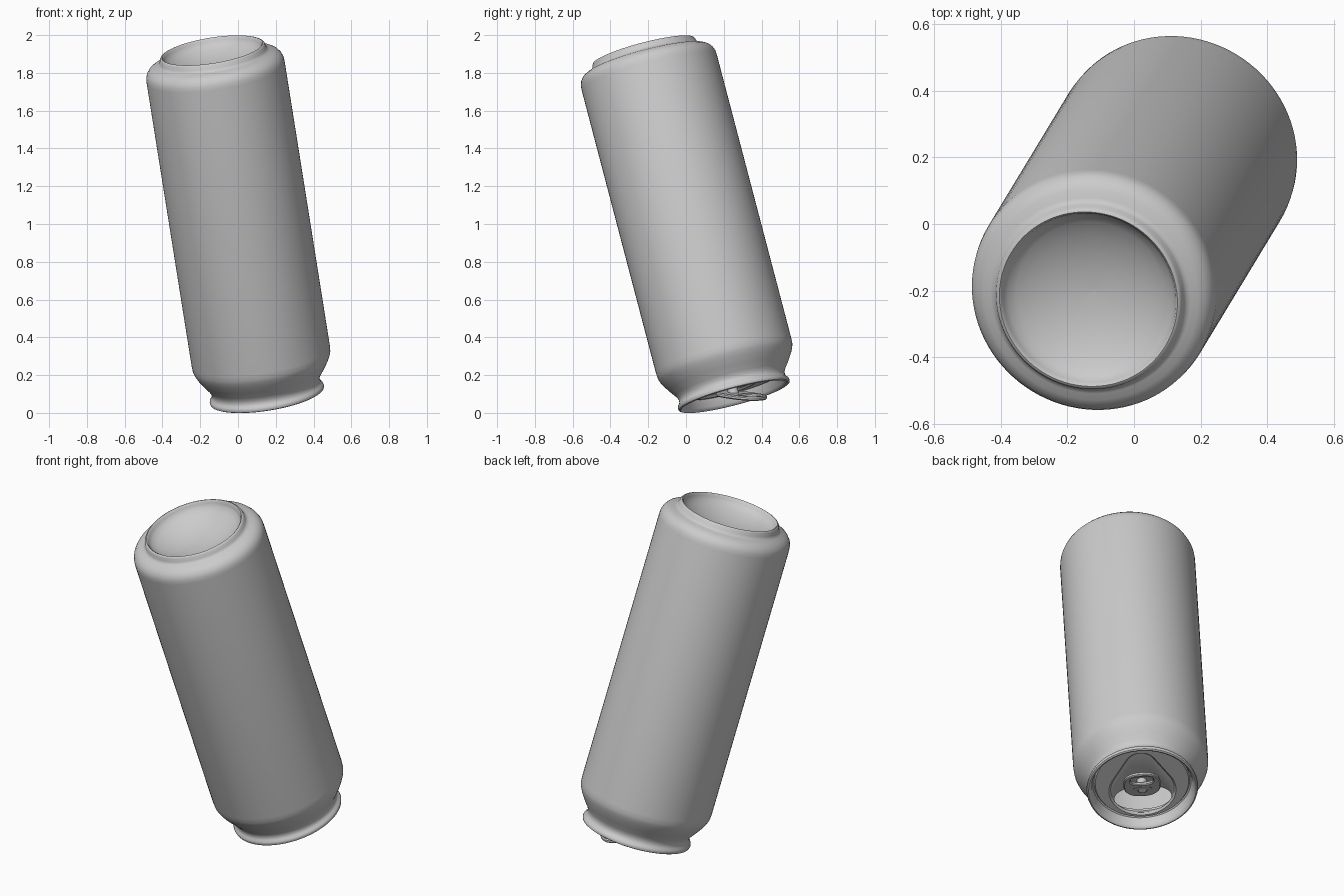
import bpy, bmesh
from math import cos, sin, pi, radians, copysign
from mathutils import Vector, Matrix

if "Cube" in bpy.data.objects:
    bpy.data.objects.remove(bpy.data.objects["Cube"])

N = 96          # segments around
L = 1.637       # straight body length
PANEL = -0.138  # height of the lid panel in can space

# Can space: local z runs along the tilted axis, local x points along the pull tab
zl = Vector((-0.152, -0.251, 0.956)).normalized()
h = Vector((cos(radians(48)), sin(radians(48)), 0))
xl = (h - zl * h.dot(zl)).normalized()
yl = zl.cross(xl)
CAN = Matrix.Translation((0.125, 0.207, 0.273)) @ Matrix((xl, yl, zl)).transposed().to_4x4()


def ring(rx, ry, z, cx=0.0, power=2.0):
    """Ellipse or rounded-box loop at height z."""
    pts = []
    for i in range(N):
        a = 2 * pi * i / N
        c, s = cos(a), sin(a)
        e = 2 / power
        pts.append((cx + rx * copysign(abs(c) ** e, c), ry * copysign(abs(s) ** e, s), z))
    return pts


def teardrop(grow, z):
    """Hull of a large circle at the mouth and a small one under the tab."""
    pts = []
    for i in range(N):
        a = 2 * pi * i / N
        c, s = cos(a), sin(a)
        cx, r = max(((-0.06, 0.18 + grow), (0.13, 0.085 + grow)), key=lambda k: k[0] * c + k[1])
        pts.append((cx + r * c, r * s, z))
    return pts


def loft(name, rings, matrix, closed=False, caps=()):
    bm = bmesh.new()
    loops = [[bm.verts.new(p) for p in r] for r in rings]
    pairs = list(zip(loops, loops[1:]))
    if closed:
        pairs.append((loops[-1], loops[0]))
    for a, b in pairs:
        for i in range(N):
            j = (i + 1) % N
            bm.faces.new((a[i], a[j], b[j], b[i]))
    if 'start' in caps:
        bm.faces.new(loops[0][::-1])
    if 'end' in caps:
        bm.faces.new(loops[-1])
    bm.transform(matrix)
    me = bpy.data.meshes.new(name)
    bm.to_mesh(me)
    bm.free()
    ob = bpy.data.objects.new(name, me)
    bpy.context.collection.objects.link(ob)
    bpy.context.view_layer.objects.active = ob
    bpy.ops.object.select_all(action='DESELECT')
    ob.select_set(True)
    bpy.ops.object.shade_smooth_by_angle(angle=radians(40))
    return ob


# Body shell: lid countersink, seam rim, neck, wall, shoulder, foot and concave dome
lower = [(.256, PANEL), (.262, -.129), (.27, -.133), (.279, -.178), (.286, -.191), (.295, -.196),
         (.303, -.192), (.306, -.182), (.303, -.171), (.294, -.163), (.289, -.15), (.290, -.133),
         (.300, -.114), (.325, -.080), (.350, -.042), (.362, -.018), (.368, 0), (.37, .03)]
upper = [(.37, -.035), (.368, -.012), (.361, .006), (.347, .024), (.325, .037), (.303, .043),
         (.292, .048), (.286, .058), (.281, .076), (.276, .083), (.270, .085), (.265, .081),
         (.261, .068), (.250, .050), (.225, .032), (.18, .010), (.12, -.010), (.06, -.020), (.004, -.024)]
profile = lower + [(r, L + t) for r, t in upper]
loft("can_body", [ring(r, r, t) for r, t in profile], CAN, caps=('end',))

# Lid panel with open mouth and pear-shaped recess
mouth = dict(cx=-0.133, power=2.2)
loft("lid_panel", [
    ring(.093, .158, PANEL + .030, **mouth),
    ring(.093, .158, PANEL + .014, **mouth),
    ring(.099, .164, PANEL + .010, **mouth),
    teardrop(-.006, PANEL + .010),
    teardrop(.004, PANEL),
    ring(.256, .256, PANEL)], CAN)

# Lifted pull tab with finger hole
TAB = CAN @ Matrix.Translation((-.08, 0, PANEL - .012)) @ Matrix.Rotation(radians(23), 4, 'Y')
out = dict(cx=.142, power=2.5)
hole = dict(cx=.205, power=2.5)
loft("pull_tab", [
    ring(.138, .096, -.011, **out), ring(.144, .102, -.005, **out),
    ring(.144, .102, .005, **out), ring(.138, .096, .011, **out),
    ring(.058, .068, .011, **hole), ring(.052, .062, .005, **hole),
    ring(.052, .062, -.005, **hole), ring(.058, .068, -.011, **hole)], TAB, closed=True)

# Raised rivet island on the tab
loft("tab_rivet_plate", [ring(.042, .052, -.012, cx=.085, power=3), ring(.046, .056, -.008, cx=.085, power=3)][::-1]
     [::-1] + [ring(.046, .056, .008, cx=.085, power=3)], TAB, caps=('start', 'end'))

# Rivet joining tab to lid
loft("lid_rivet", [ring(.022, .022, PANEL - .062), ring(.028, .028, PANEL - .056),
                   ring(.028, .028, PANEL + .012)], CAN, caps=('start', 'end'))
